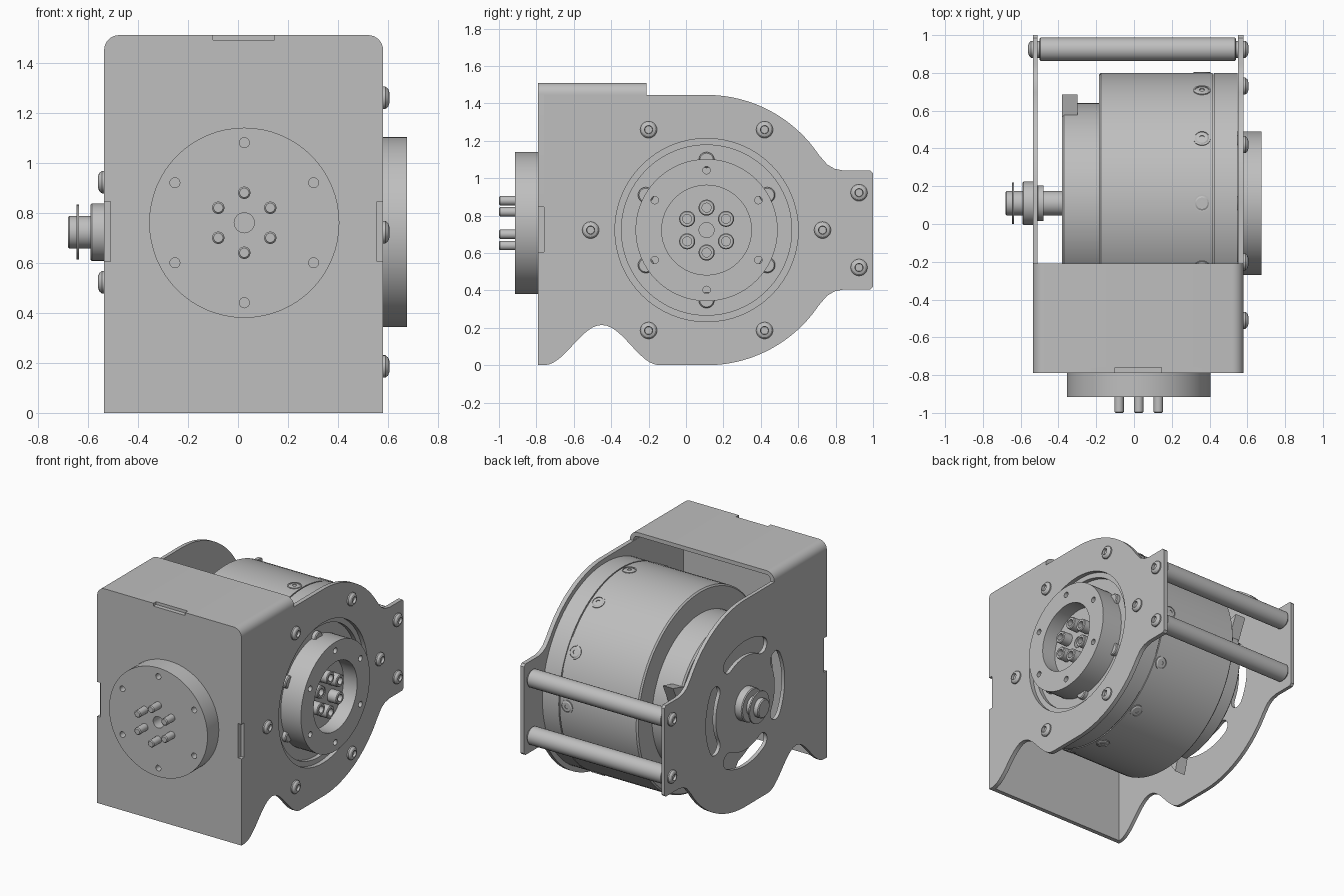
import bpy, bmesh
from math import sin, cos, pi, radians
from mathutils import Matrix, Vector

cube = bpy.data.objects.get("Cube")
if cube:
    bpy.data.objects.remove(cube)

metal = bpy.data.materials.new("brushed grey metal")
metal.use_nodes = True
GREY = (0.52, 0.52, 0.52, 1)
metal.diffuse_color = GREY
metal.node_tree.nodes["Principled BSDF"].inputs["Base Color"].default_value = GREY

CY, CZ = 0.11, 0.7225       # drive axis, parallel to x
FX, FZ = 0.025, 0.76        # front flange axis, parallel to y

# Local frames: profile u, v and extrusion w
FRAMES = {"x": Matrix(((0, 0, 1), (1, 0, 0), (0, 1, 0))).to_4x4(),
          "y": Matrix(((1, 0, 0), (0, 0, -1), (0, 1, 0))).to_4x4()}


def finish(name, bm):
    bmesh.ops.remove_doubles(bm, verts=bm.verts, dist=0.0001)
    bmesh.ops.recalc_face_normals(bm, faces=bm.faces)
    mesh = bpy.data.meshes.new(name)
    bm.to_mesh(mesh)
    bm.free()
    mesh.materials.append(metal)
    obj = bpy.data.objects.new(name, mesh)
    bpy.context.collection.objects.link(obj)
    bpy.ops.object.select_all(action="DESELECT")
    obj.select_set(True)
    bpy.context.view_layer.objects.active = obj
    bpy.ops.object.shade_smooth_by_angle(angle=radians(28))
    return obj


def arc(cu, cv, r, start, end, n=24):
    return [(cu + r * cos(radians(start + (end - start) * i / n)),
             cv + r * sin(radians(start + (end - start) * i / n))) for i in range(n + 1)]


def circle(cu, cv, r, n=32):
    return arc(cu, cv, r, 0, 360, n)[:-1]


def ring(cu, cv, r, first=90, count=6):
    return [(cu + r * cos(radians(first + 360 * i / count)),
             cv + r * sin(radians(first + 360 * i / count))) for i in range(count)]


def plate(name, axis, w0, w1, loops):
    """Flat part: the first loop is the outline, the others are holes."""
    curve = bpy.data.curves.new(name, "CURVE")
    curve.dimensions = "2D"
    curve.fill_mode = "BOTH"
    curve.extrude = abs(w1 - w0) / 2
    for loop in loops:
        spline = curve.splines.new("POLY")
        spline.points.add(len(loop) - 1)
        for point, (u, v) in zip(spline.points, loop):
            point.co = (u, v, 0, 1)
        spline.use_cyclic_u = True
    temp = bpy.data.objects.new(name + " outline", curve)
    bpy.context.collection.objects.link(temp)
    bpy.context.view_layer.update()
    mesh = bpy.data.meshes.new_from_object(
        temp.evaluated_get(bpy.context.evaluated_depsgraph_get()))
    bm = bmesh.new()
    bm.from_mesh(mesh)
    bpy.data.objects.remove(temp)
    bpy.data.curves.remove(curve)
    bpy.data.meshes.remove(mesh)
    bm.transform(FRAMES[axis] @ Matrix.Translation((0, 0, (w0 + w1) / 2)))
    return finish(name, bm)


def lathe(name, profile, at=(0, 0, 0), direction=(1, 0, 0), steps=24):
    """Revolve (distance along axis, radius) points around a direction."""
    bm = bmesh.new()
    verts = [bm.verts.new((x, 0, r)) for x, r in profile]
    edges = [bm.edges.new(pair) for pair in zip(verts, verts[1:])]
    bmesh.ops.spin(bm, geom=verts + edges, cent=(0, 0, 0), axis=(1, 0, 0),
                   angle=2 * pi, steps=steps)
    turn = Vector((1, 0, 0)).rotation_difference(Vector(direction))
    bm.transform(Matrix.Translation(at) @ turn.to_matrix().to_4x4())
    return finish(name, bm)


def rod(name, length, r, at, direction=(1, 0, 0), steps=24, bevel=0.006):
    return lathe(name, [(0, 0), (0, r), (length - bevel, r), (length, r - bevel),
                        (length, 0)], at, direction, steps)


def dome_bolt(name, at, direction):
    lathe(name, [(0, 0), (0, 0.045), (0.01, 0.045), (0.021, 0.036), (0.026, 0.022),
                 (0.01, 0.02), (0.01, 0)], at, direction)


# Side plate outline: bottom hump, big round end and a squared tab
hump = [(-0.76 + 0.62 * i / 24, 0.1075 * (1 - cos(2 * pi * i / 24))) for i in range(25)]
lower = arc(CY, CZ, CZ, -90, -34, 28) + [(0.755, 0.372), (0.795, 0.395), (0.845, 0.405),
                                         (0.985, 0.405), (1.0, 0.42)]
upper = [(y, 2 * CZ - z) for y, z in reversed(lower)]
outline = hump + lower + upper + [(-0.76, 2 * CZ)]


def kidney(mid, r=0.38, half=0.055, span=29):
    def polar(a, rad):
        return CY + rad * cos(radians(a)), CZ + rad * sin(radians(a))
    a0, a1 = mid - span, mid + span
    return (arc(CY, CZ, r + half, a0, a1, 16)
            + arc(*polar(a1, r), half, a1, a1 + 180, 8)[1:-1]
            + arc(CY, CZ, r - half, a1, a0, 16)
            + arc(*polar(a0, r), half, a0 + 180, a0 + 360, 8)[1:-1])


plate("drive_side_plate", "x", 0.55, 0.58, [outline, circle(CY, CZ, 0.49, 64)])
plate("shaft_side_plate", "x", -0.535, -0.51,
      [outline] + [kidney(a) for a in (0, 90, 180, 270)])

# Front panel with rounded top corners and joint notches
L, R, TOP = -0.535, 0.58, 1.51
panel = [(L, 0), (R, 0), (R, 0.605), (R - 0.025, 0.605), (R - 0.025, 0.845), (R, 0.845)]
panel += arc(R - 0.06, TOP - 0.06, 0.06, 0, 90, 8)
panel += [(0.145, TOP), (0.145, TOP - 0.02), (-0.1, TOP - 0.02), (-0.1, TOP)]
panel += arc(L + 0.06, TOP - 0.06, 0.06, 90, 180, 8)
panel += [(L, 0.845), (L + 0.025, 0.845), (L + 0.025, 0.605), (L, 0.605)]
plate("front_panel", "y", 0.76, 0.79, [panel])

# Folded top cover running into the sides
foot = 2 * CZ
cover = [(R, foot)] + arc(R - 0.06, TOP - 0.06, 0.06, 0, 90, 8)
cover += arc(L + 0.06, TOP - 0.06, 0.06, 90, 180, 8) + [(L, foot), (L + 0.028, foot)]
cover += arc(L + 0.06, TOP - 0.06, 0.032, 180, 90, 8)
cover += arc(R - 0.06, TOP - 0.06, 0.032, 90, 0, 8) + [(R - 0.028, foot)]
plate("top_cover", "y", 0.21, 0.76, [cover])

# Front flange with holes and locating pins
plate("front_flange", "y", 0.79, 0.915,
      [circle(FX, FZ, 0.38, 64), circle(FX, FZ, 0.04)]
      + [circle(u, v, 0.02, 16) for u, v in ring(FX, FZ, 0.32)])
for x, z in ring(FX, FZ, 0.12):
    rod("front_pin", 0.12, 0.025, (x, -0.88, z), (0, -1, 0), 16)

# Motor housing with end step, seam groove and recessed output face
axis = (0, CY, CZ)
lathe("motor_housing", [(-0.38, 0), (-0.38, 0.52), (-0.37, 0.53), (-0.185, 0.53),
                        (-0.185, 0.68), (-0.175, 0.69), (0.415, 0.69), (0.415, 0.682),
                        (0.423, 0.682), (0.423, 0.69), (0.549, 0.69), (0.549, 0.455),
                        (0.52, 0.455), (0.52, 0)], axis, steps=96)
for i in range(12):
    a = radians(30 * i)
    out = Vector((0, sin(a), cos(a)))
    lathe("housing_screw", [(-0.02, 0.046), (0.004, 0.046), (0.004, 0.038), (-0.001, 0.038),
                            (0.004, 0.03), (0.004, 0.014), (-0.01, 0.014), (-0.01, 0)],
          Vector((0.36, CY, CZ)) + out * 0.69, out, 20)

# Wedge tabs on the end ring
for a in (23, 143, 263):
    tip = [(CY + r * cos(radians(a + d)), CZ + r * sin(radians(a + d)))
           for r, d in ((0.5, -12), (0.64, 3), (0.5, 6))]
    plate("ring_tab", "x", -0.38, -0.30, [tip])

# Output flange, its clamp bolts and the bolts peeking from behind it
plate("output_flange", "x", 0.51, 0.675,
      [circle(CY, CZ, 0.38, 64), circle(CY, CZ, 0.24, 48)]
      + [circle(u, v, 0.02, 16) for u, v in ring(CY, CZ, 0.32)])
plate("output_hub", "x", 0.51, 0.57, [circle(CY, CZ, 0.242, 48), circle(CY, CZ, 0.04)])
for y, z in ring(CY, CZ, 0.12):
    lathe("output_bolt", [(0, 0), (0, 0.043), (0.07, 0.043), (0.075, 0.038), (0.075, 0.024),
                          (0.04, 0.024), (0.04, 0)], (0.565, y, z))
for y, z in ring(CY, CZ, 0.375):
    rod("hidden_bolt", 0.035, 0.042, (0.515, y, z))

# Domed bolts around the drive plate
for y, z in ring(CY, CZ, 0.62, 0):
    dome_bolt("plate_bolt", (0.579, y, z), (1, 0, 0))

# Spacer rods between the tabs, bolted at both ends
for z in (CZ - 0.2, CZ + 0.2):
    lathe("spacer_rod", [(-0.511, 0), (-0.511, 0.045), (-0.5, 0.045), (-0.5, 0.056),
                         (-0.494, 0.062), (0.534, 0.062), (0.54, 0.056), (0.54, 0.045),
                         (0.551, 0.045), (0.551, 0)], (0, 0.925, z))
    dome_bolt("spacer_bolt", (0.579, 0.925, z), (1, 0, 0))
    dome_bolt("spacer_bolt", (-0.534, 0.925, z), (-1, 0, 0))

# Shaft with bearing collars and retaining ring
rod("shaft", 0.30, 0.065, (-0.38, CY, CZ), (-1, 0, 0), 32)
rod("inner_collar", 0.035, 0.095, (-0.48, CY, CZ), (-1, 0, 0), 32)
rod("outer_collar", 0.06, 0.115, (-0.53, CY, CZ), (-1, 0, 0), 40)
rod("retaining_ring", 0.01, 0.11, (-0.635, CY, CZ), (-1, 0, 0), 40, 0.001)
